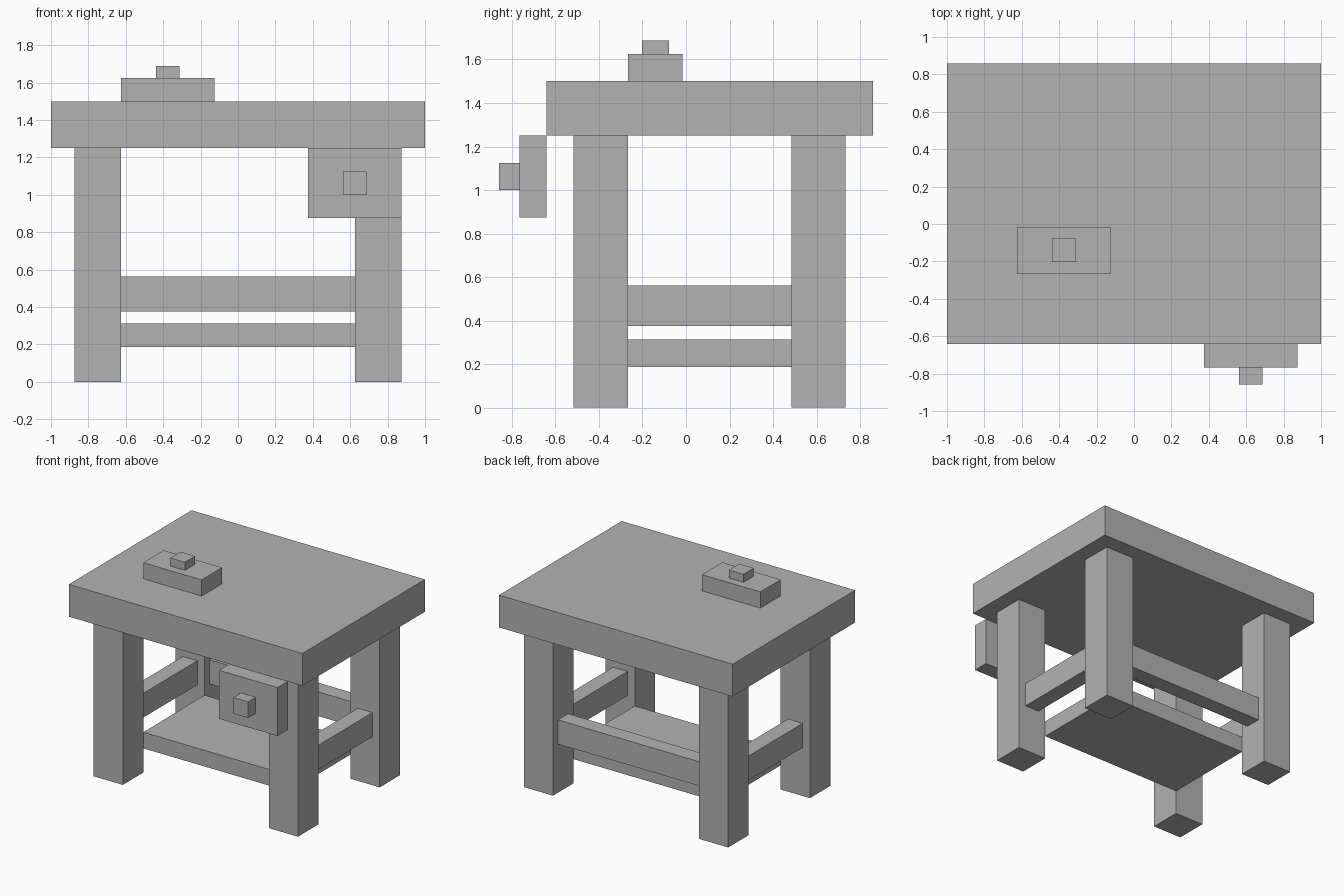
import bpy

cube = bpy.data.objects.get("Cube")
if cube:
    bpy.data.objects.remove(cube, do_unlink=True)

# Single matte grey
grey = bpy.data.materials.new("plain grey")
grey.use_nodes = True
colour = (0.45, 0.45, 0.45, 1.0)
grey.diffuse_color = colour
grey.node_tree.nodes["Principled BSDF"].inputs["Base Color"].default_value = colour


def box(name, x, y, z):
    """Axis-aligned box from (min, max) ranges."""
    ranges = (x, y, z)
    bpy.ops.mesh.primitive_cube_add(size=1)
    obj = bpy.context.object
    obj.name = obj.data.name = name
    obj.location = [(a + b) / 2 for a, b in ranges]
    obj.scale = [b - a for a, b in ranges]
    bpy.ops.object.transform_apply(location=True, rotation=False, scale=True)
    obj.data.materials.append(grey)
    return obj


LEG_IN, LEG_OUT = 0.625, 0.875       # leg extents across x
FRONT_LEG = (-0.516, -0.266)         # leg extents along y
BACK_LEG = (0.484, 0.734)
BETWEEN_Y = (FRONT_LEG[1], BACK_LEG[0])
RAIL_Z = (0.375, 0.5625)

# Table top
box("table_top", (-1, 1), (-0.641, 0.859), (1.25, 1.5))

# Legs and side rails, mirrored left and right
for side, s in (("left", 1), ("right", -1)):
    leg_x = sorted((s * LEG_IN, s * LEG_OUT))
    rail_x = sorted((s * 0.6875, s * 0.8125))
    box(f"front_leg_{side}", leg_x, FRONT_LEG, (0, 1.25))
    box(f"back_leg_{side}", leg_x, BACK_LEG, (0, 1.25))
    box(f"side_rail_{side}", rail_x, BETWEEN_Y, RAIL_Z)

# Back rail and lower shelf between the legs
box("back_rail", (-LEG_IN, LEG_IN), (0.547, 0.672), RAIL_Z)
box("lower_shelf", (-LEG_IN, LEG_IN), BETWEEN_Y, (0.1875, 0.3125))

# Drawer front with its knob
box("drawer_front", (0.375, 0.875), (-0.766, -0.641), (0.875, 1.25))
box("drawer_knob", (0.5625, 0.6875), (-0.859, -0.766), (1.0, 1.125))

# Small block with a knob on the table top
box("top_block", (-0.625, -0.125), (-0.266, -0.016), (1.5, 1.625))
box("top_block_knob", (-0.4375, -0.3125), (-0.203, -0.078), (1.625, 1.6875))
